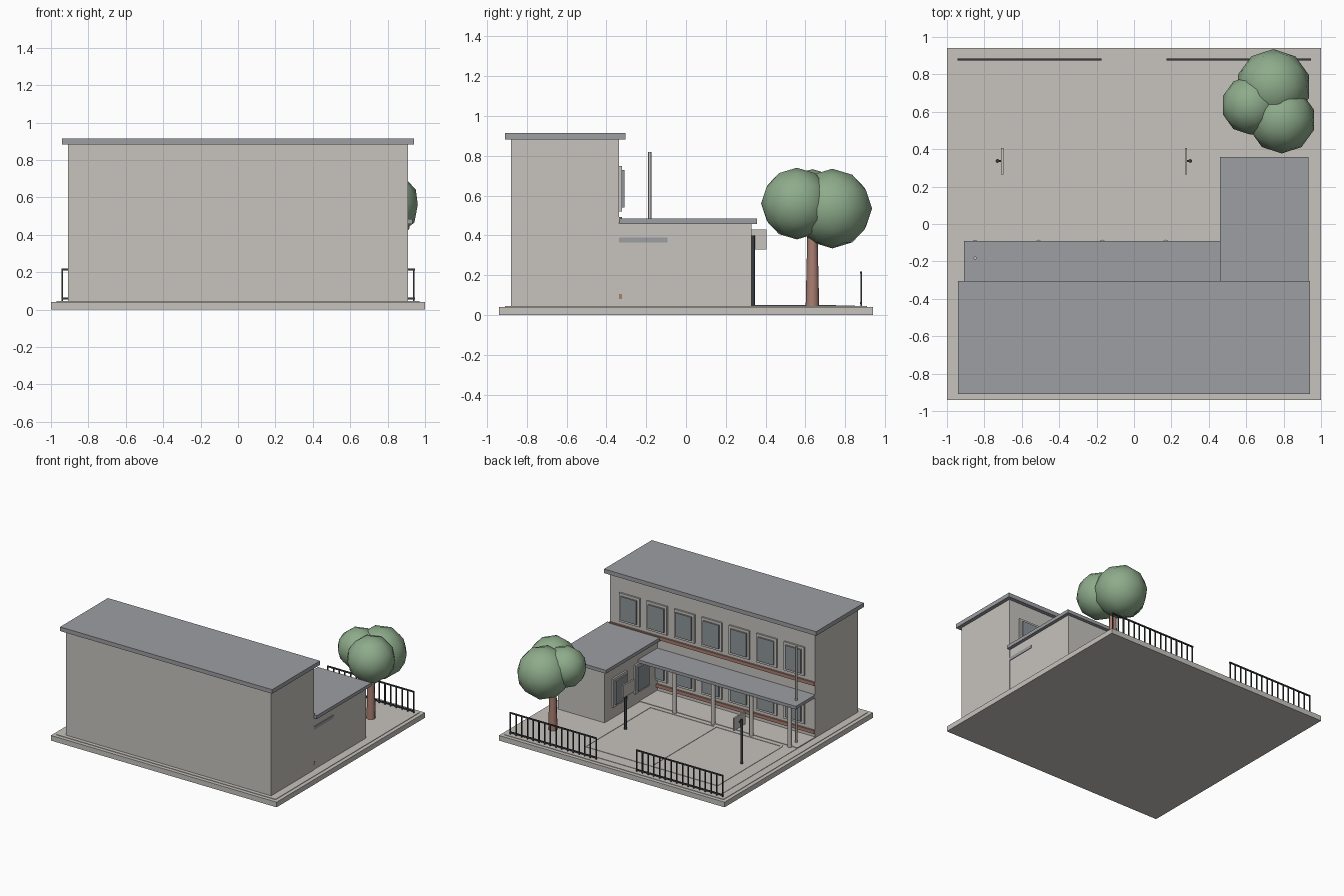
import bpy
from math import pi

cube = bpy.data.objects.get("Cube")
if cube:
    bpy.data.objects.remove(cube, do_unlink=True)


def material(name, r, g, b):
    m = bpy.data.materials.new(name)
    m.use_nodes = True
    m.diffuse_color = (r, g, b, 1)
    m.node_tree.nodes["Principled BSDF"].inputs["Base Color"].default_value = (r, g, b, 1)
    return m


PLASTER = material("warm plaster", 0.57, 0.545, 0.51)
ROOF = material("roof grey", 0.337, 0.343, 0.365)
GLASS = material("window glass", 0.27, 0.30, 0.325)
BRICK = material("brick red", 0.40, 0.21, 0.165)
LEAF = material("leaf green", 0.27, 0.41, 0.26)
METAL = material("dark metal", 0.04, 0.045, 0.05)


def finish(name, mat):
    ob = bpy.context.object
    ob.name = name
    ob.data.materials.append(mat)
    return ob


def box(name, mat, x, y, z):
    """Box from (min, max) ranges along each axis."""
    bpy.ops.mesh.primitive_cube_add(size=1, location=[sum(r) / 2 for r in (x, y, z)])
    ob = finish(name, mat)
    ob.scale = [r[1] - r[0] for r in (x, y, z)]
    bpy.ops.object.transform_apply(location=False, rotation=False, scale=True)
    return ob


def post(name, mat, x, y, z0, z1, r, top=None, sides=12):
    bpy.ops.mesh.primitive_cone_add(vertices=sides, radius1=r, radius2=top or r,
                                    depth=z1 - z0, location=(x, y, (z0 + z1) / 2))
    ob = finish(name, mat)
    bpy.ops.object.shade_smooth_by_angle(angle=pi / 4)
    return ob


def window(name, along, u, wall, sign, z0):
    """Frame plate with a proud glass pane, on a wall running along x or y."""
    for part, mat, half, depth, inset in (("frame", PLASTER, 0.09, 0.014, 0),
                                          ("glass", GLASS, 0.07, 0.026, 0.02)):
        span = (u - half, u + half)
        out = sorted((wall - sign * 0.005, wall + sign * depth))
        z = (z0 + inset, z0 + 0.23 - inset)
        x, y = (span, out) if along == "x" else (out, span)
        box(name + "_" + part, mat, x, y, z)


# Ground
G = 0.045
box("base_slab", PLASTER, (-1, 1), (-0.94, 0.94), (0, 0.041))
box("yard", PLASTER, (-0.97, 0.97), (-0.91, 0.91), (0.03, G))
box("court_paving", PLASTER, (-0.91, 0.48), (-0.34, 0.85), (0.03, G + 0.003))
box("porch_floor", PLASTER, (-0.91, 0.49), (-0.34, -0.11), (0.03, G + 0.007))

# Court markings
CX, CY, HX, HY, W = -0.215, 0.335, 0.585, 0.41, 0.008
line_z = (G, G + 0.006)
for i in (-1, 0, 1):
    box("court_cross_line", PLASTER, (CX + i * HX - W, CX + i * HX + W), (CY - HY, CY + HY), line_z)
for i in (-1, 1):
    box("court_side_line", PLASTER, (CX - HX, CX + HX), (CY + i * HY - W, CY + i * HY + W), line_z)

# Main block and side wing
box("main_walls", PLASTER, (-0.91, 0.91), (-0.88, -0.336), (0.04, 0.885))
box("main_roof", ROOF, (-0.94, 0.94), (-0.91, -0.305), (0.882, 0.915))
box("wing_walls", PLASTER, (0.49, 0.905), (-0.34, 0.33), (0.04, 0.46))
box("wing_roof", ROOF, (0.46, 0.932), (-0.335, 0.357), (0.457, 0.484))

# Brick bands and the two rows of windows
for z in (0.08, 0.465):
    box("brick_band", BRICK, (-0.91, 0.91), (-0.345, -0.322), (z, z + 0.027))
for i in range(7):
    x = -0.73 + i * 0.2433
    window("upper_window", "x", x, -0.336, 1, 0.52)
    if i < 6:
        window("lower_window", "x", x, -0.336, 1, 0.135)
for y in (-0.13, 0.15):
    window("wing_window", "y", y, 0.49, -1, 0.135)

# Canopy with columns
box("canopy", ROOF, (-0.91, 0.91), (-0.34, -0.092), (0.365, 0.39))
for i in range(4):
    post("canopy_column", PLASTER, -0.85 + i * 0.34, -0.1, G, 0.37, 0.016)

# Flagpole
post("flagpole", PLASTER, -0.85, -0.182, G, 0.82, 0.008)

# Basketball stands
for px, bx in ((-0.73, -0.705), (0.30, 0.278)):
    post("hoop_post", METAL, px, 0.337, G, 0.40, 0.01)
    box("backboard", PLASTER, (bx - 0.006, bx + 0.006), (0.265, 0.405), (0.33, 0.43))
    box("backboard_arm", METAL, sorted((px, bx)), (0.332, 0.342), (0.375, 0.385))

# Fence, two runs with a gate gap
BARS = 16
for side in (-1, 1):
    for z in (0.06, 0.215):
        box("fence_rail", METAL, sorted((side * 0.175, side * 0.945)), (0.875, 0.885), (z - 0.005, z + 0.005))
    for i in range(BARS):
        x = side * (0.18 + 0.76 * i / (BARS - 1))
        box("fence_bar", METAL, (x - 0.004, x + 0.004), (0.876, 0.884), (G - 0.005, 0.22))

# Tree
post("tree_trunk", BRICK, 0.735, 0.635, 0.04, 0.48, 0.034, 0.024, sides=8)
for x, y, z, r in ((0.745, 0.735, 0.535, 0.2), (0.625, 0.635, 0.575, 0.158), (0.79, 0.557, 0.56, 0.18)):
    bpy.ops.mesh.primitive_ico_sphere_add(subdivisions=2, radius=r, location=(x, y, z))
    finish("tree_crown", LEAF)
    bpy.ops.object.shade_smooth()
